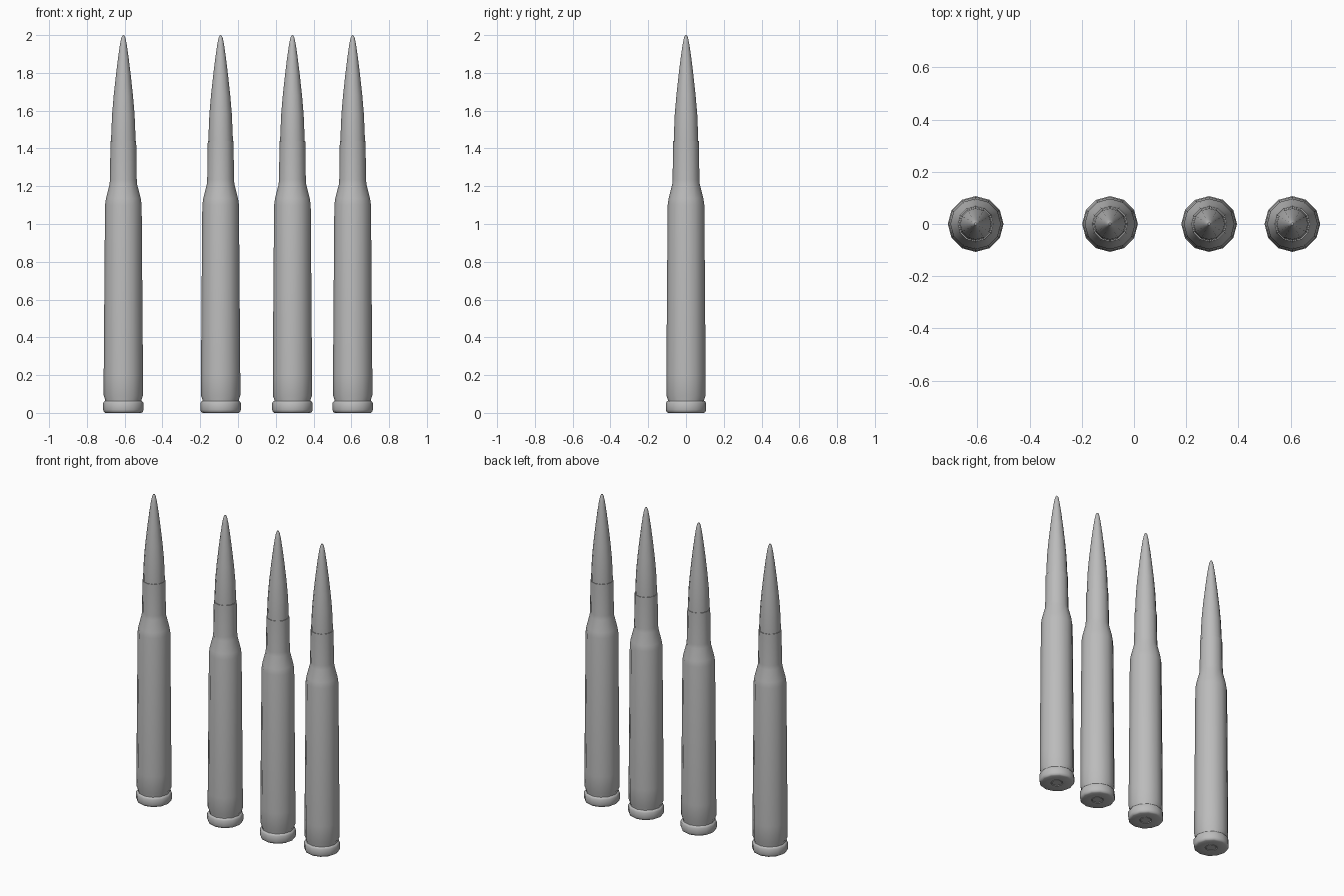
import bpy, bmesh, math

SIDES = 12
POSITIONS = [-0.607, -0.092, 0.288, 0.607]

if "Cube" in bpy.data.objects:
    bpy.data.objects.remove(bpy.data.objects["Cube"])

metal = bpy.data.materials.new("grey metal")
metal.use_nodes = True
grey = (0.5, 0.5, 0.5, 1)
metal.diffuse_color = grey
metal.node_tree.nodes["Principled BSDF"].inputs["Base Color"].default_value = grey


def lathe(name, profile, x):
    """Spin a (radius, height) profile around z; zero radii become poles."""
    bm = bmesh.new()
    verts = [bm.verts.new((r, 0, z)) for r, z in profile]
    edges = [bm.edges.new(pair) for pair in zip(verts, verts[1:])]
    bmesh.ops.spin(bm, geom=verts + edges, cent=(0, 0, 0), axis=(0, 0, 1),
                   angle=math.tau, steps=SIDES, use_duplicate=False)
    bmesh.ops.remove_doubles(bm, verts=bm.verts, dist=0.0002)
    bmesh.ops.recalc_face_normals(bm, faces=bm.faces)
    mesh = bpy.data.meshes.new(name)
    bm.to_mesh(mesh)
    bm.free()
    obj = bpy.data.objects.new(name, mesh)
    bpy.context.collection.objects.link(obj)
    mesh.materials.append(metal)
    obj.location.x = x
    bpy.ops.object.select_all(action="DESELECT")
    obj.select_set(True)
    bpy.context.view_layer.objects.active = obj
    bpy.ops.object.shade_smooth_by_angle(angle=math.radians(40))


# Primer pocket, rim, extractor groove, tapered body, shoulder and neck
case = [(0, 0.004), (0.031, 0.004), (0.034, 0.008), (0.037, 0.003),
        (0.095, 0.0), (0.103, 0.005), (0.107, 0.016), (0.107, 0.052),
        (0.102, 0.06), (0.096, 0.064), (0.096, 0.07), (0.104, 0.092),
        (0.104, 0.2), (0.097, 1.1), (0.092, 1.135), (0.073, 1.21),
        (0.071, 1.235), (0.068, 1.44), (0.063, 1.44), (0.063, 1.4)]

# Pointed bullet seated in the neck
bullet = [(0, 1.36), (0.0645, 1.36), (0.0645, 1.46), (0.0595, 1.58),
          (0.051, 1.68), (0.039, 1.79), (0.028, 1.88), (0.018, 1.95),
          (0.011, 1.985), (0.005, 1.998), (0, 2.0)]

for number, x in enumerate(POSITIONS, 1):
    lathe(f"cartridge_case_{number}", case, x)
    lathe(f"bullet_{number}", bullet, x)
